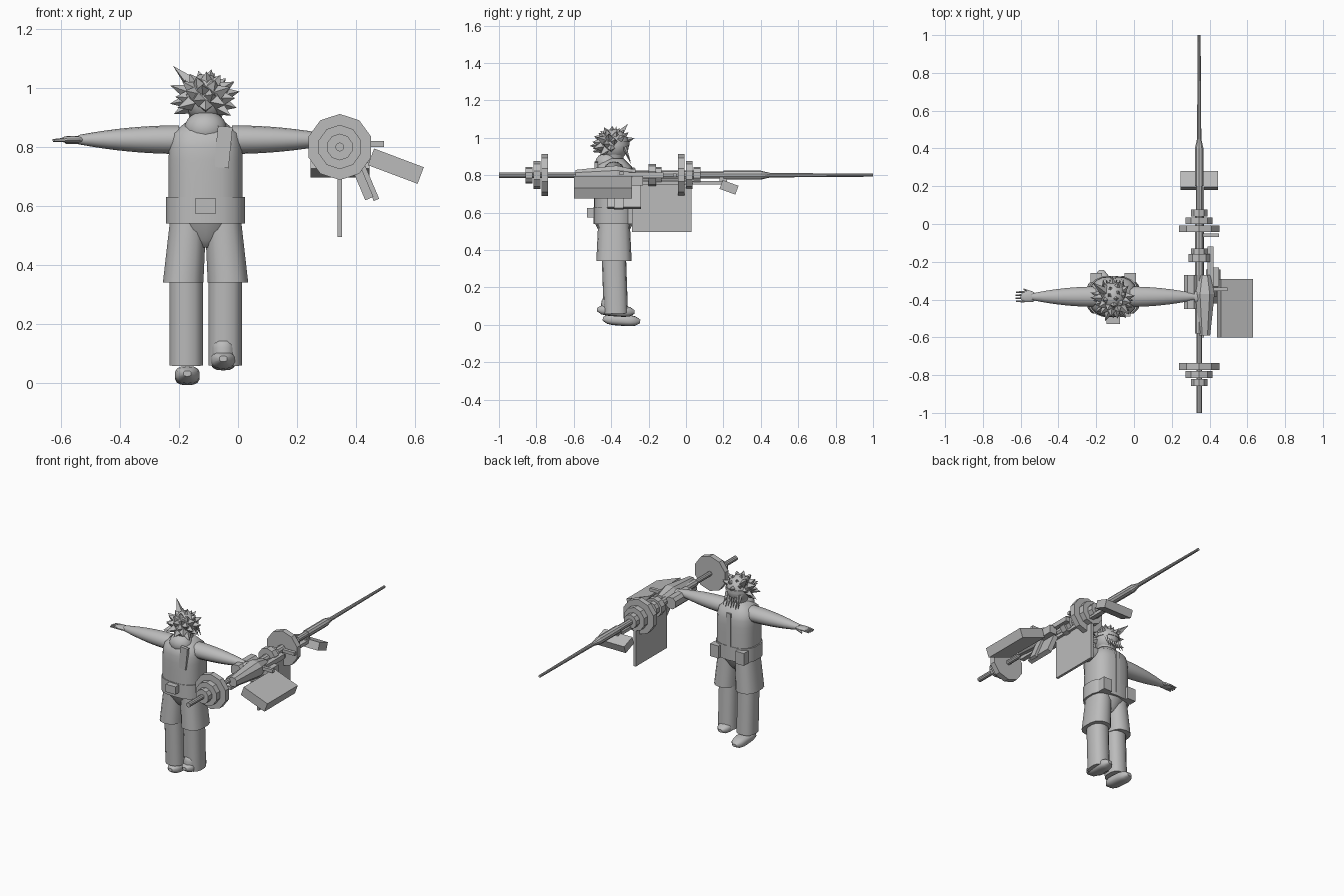
import bpy, bmesh, math, random
from mathutils import Vector, Matrix, Euler

random.seed(4)
if "Cube" in bpy.data.objects:
    bpy.data.objects.remove(bpy.data.objects["Cube"], do_unlink=True)

COLOUR = (0.5, 0.5, 0.5, 1)
grey = bpy.data.materials.new("plain_grey")
grey.use_nodes = True
grey.diffuse_color = COLOUR
grey.node_tree.nodes["Principled BSDF"].inputs["Base Color"].default_value = COLOUR


def finish(name, bm, smooth=False):
    bmesh.ops.recalc_face_normals(bm, faces=bm.faces[:])
    mesh = bpy.data.meshes.new(name)
    bm.to_mesh(mesh)
    bm.free()
    mesh.materials.append(grey)
    obj = bpy.data.objects.new(name, mesh)
    bpy.context.collection.objects.link(obj)
    if smooth:
        bpy.ops.object.select_all(action="DESELECT")
        obj.select_set(True)
        bpy.context.view_layer.objects.active = obj
        bpy.ops.object.shade_smooth_by_angle(angle=math.radians(40))


def box(name, centre, size, tilt_x=0, tilt_y=0):
    bm = bmesh.new()
    turn = Euler((tilt_x, tilt_y, 0)).to_matrix().to_4x4()
    place = Matrix.Translation(centre) @ turn @ Matrix.Diagonal((*size, 1))
    bmesh.ops.create_cube(bm, size=1, matrix=place)
    finish(name, bm)


def constant(radius):
    return lambda t: radius


def taper(first, last, power=1):
    return lambda t: first + (last - first) * t ** power


def rounded(radius, power=2):
    """Full in the middle, closing towards both ends."""
    return lambda t: radius * max(0.1, 1 - abs(2 * t - 1) ** power) ** 0.5


def tube(name, start, end, width, depth=1, square=1, sides=14, smooth=True):
    """Sweep an ellipse or soft square from start to end; width is a rule of 0 to 1."""
    start, end = Vector(start), Vector(end)
    along = (end - start).normalized()
    across = Vector((0, 1, 0)) if abs(along.x) > 0.7 else Vector((1, 0, 0))
    up = along.cross(across).normalized()
    bm = bmesh.new()
    loops = []
    steps = 8 if smooth else 1

    def soften(value):
        return math.copysign(abs(value) ** square, value)

    for step in range(steps + 1):
        t = step / steps
        centre, radius = start.lerp(end, t), width(t)
        loop = []
        for side in range(sides):
            angle = math.tau * (side + 0.5) / sides
            u, v = soften(math.cos(angle)), soften(math.sin(angle)) * depth
            loop.append(bm.verts.new(centre + radius * (u * across + v * up)))
        loops.append(loop)
    for lower, upper in zip(loops, loops[1:]):
        for side in range(sides):
            bm.faces.new((lower[side - 1], lower[side], upper[side], upper[side - 1]))
    bm.faces.new(loops[0])
    bm.faces.new(loops[-1])
    finish(name, bm, smooth)


def spikes(name, items):
    """Four-sided points given as base, tip and radius."""
    bm = bmesh.new()
    for base, tip, radius in items:
        axis = tip - base
        turn = axis.to_track_quat("Z", "Y").to_matrix().to_4x4()
        bmesh.ops.create_cone(bm, cap_ends=True, segments=4, radius1=radius, radius2=0,
                              depth=axis.length, matrix=Matrix.Translation((base + tip) / 2) @ turn)
    finish(name, bm)


def body(z, x=0, y=0):
    """A point measured from the upright axis of the figure."""
    return Vector((x - 0.11, y - 0.385, z))


# Vest, belt and hips
tube("vest", body(0.54), body(0.89), taper(0.127, 0.06, 12), depth=0.85, square=0.75, sides=18)
tube("belt", body(0.54), body(0.63), constant(0.135), depth=0.82, square=0.75, sides=18)
tube("hips", body(0.46), body(0.55), taper(0.05, 0.11, 0.7), depth=0.95)
for s in (-1, 1):
    box("belt_pouch", body(0.58, s * 0.09, 0.1), (0.06, 0.05, 0.08))
box("back_buckle", body(0.6, 0, -0.12), (0.07, 0.05, 0.05))
box("back_strap", body(0.8, 0.06, -0.095), (0.05, 0.02, 0.14), tilt_y=0.1)
box("front_placket", body(0.7, 0, 0.105), (0.03, 0.01, 0.28))
tube("hood", body(0.8, 0, -0.05), body(0.92, 0, -0.02), rounded(0.073), depth=0.9)

# Legs, shoes, arms and hands
for side, s in (("right", -1), ("left", 1)):
    tube(side + "_shorts", body(0.34, s * 0.076), body(0.54, s * 0.06), taper(0.07, 0.063),
         depth=1.35, square=0.8)
    tube(side + "_trouser", body(0.06, s * 0.066, 0.01), body(0.35, s * 0.066), constant(0.058),
         depth=1.12, square=0.8)
    tube(side + "_arm", body(0.825, s * 0.09), body(0.825, s * 0.43), taper(0.055, 0.018, 2), depth=0.88)
    tube(side + "_palm", body(0.825, s * 0.41), body(0.825, s * 0.49), rounded(0.03, 4), depth=0.4)
    for i in range(4):
        y = (i - 1.5) * 0.016
        reach = 0.52 - abs(y) / 4
        tube(side + "_finger", body(0.825, s * 0.47, y), body(0.822, s * reach, y), taper(0.007, 0.005), sides=6)
    tube(side + "_thumb", body(0.82, s * 0.43, 0.02), body(0.815, s * 0.475, 0.04), taper(0.01, 0.005), sides=6)
for name, x, y, z in (("right", -0.062, -0.06, 0), ("left", 0.06, -0.09, 0.05)):
    tube(name + "_shoe", body(z + 0.032, x, y), body(z + 0.018, x, y + 0.2), rounded(0.043, 4),
         depth=0.7, square=0.75)
tube("left_heel", body(0.06, 0.06, -0.04), body(0.15, 0.06, -0.03), rounded(0.038, 4), depth=0.9)

# Head with spiky hair and hanging strands
tube("neck", body(0.85), body(0.93), taper(0.04, 0.06))
tube("head", body(0.88), body(1.045), rounded(0.073), depth=1.1)
tube("headband", body(0.96), body(0.98), constant(0.078), depth=1.07)
skull = body(0.965, 0, -0.01)
hair = [(skull, body(1.075, -0.11, 0.075), 0.045)]
COUNT = 40
for i in range(COUNT):
    z = 1 - 1.5 * (i + 0.5) / COUNT
    ring, angle = math.sqrt(1 - z * z), i * 2.4
    way = Vector((ring * math.cos(angle), ring * math.sin(angle), z))
    if way.y < 0.4 or way.z > 0.1:
        length = random.uniform(0.105, 0.13) if z < 0.6 else 0.1
        hair.append((skull + way * 0.055, skull + way * length, 0.03))
spikes("spiky_hair", hair)
spikes("face_strands", [(body(0.95, i * 0.016, 0.055), body(0.86 + 0.01 * (i % 2), i * 0.018, 0.09), 0.012)
                        for i in range(-3, 4)])


def gun(y, x=0, z=0):
    """A point measured from the bore of the long gun."""
    return Vector((x + 0.345, y, z + 0.8))


def turned(name, first, last, width):
    tube(name, gun(first), gun(last), width, sides=10, smooth=False)


# Barrel, and stepped discs mirrored about the middle of the gun
turned("rear_rod", -1, -0.55, constant(0.015))
turned("breech", -0.58, 0.07, constant(0.024))
turned("barrel", 0.07, 0.2, constant(0.019))
turned("barrel_sleeve", 0.2, 0.4, constant(0.024))
turned("barrel_taper", 0.4, 0.45, taper(0.024, 0.012))
turned("muzzle", 0.45, 1, taper(0.012, 0.008))
for i, radius in enumerate((0.112, 0.075, 0.045)):
    for name, s in (("rear", -1), ("front", 1)):
        middle = s * (0.365 + 0.042 * i) - 0.39
        turned(name + "_disc", middle - 0.018, middle + 0.018, constant(radius))
turned("middle_disc", -0.2, -0.16, constant(0.06))
turned("middle_collar", -0.16, -0.13, constant(0.045))

# Receiver, covers and rails
for name, x, back, front, width in (("receiver_tail", 0.03, -0.59, -0.37, taper(0.03, 0.055)),
                                    ("receiver_nose", 0.03, -0.37, -0.27, taper(0.055, 0.03)),
                                    ("side_cover", -0.045, -0.45, -0.27, constant(0.038))):
    tube(name, gun(back, x), gun(front, x), width, square=0.8, sides=8, smooth=False)
box("side_rail", gun(-0.23, 0.06), (0.03, 0.22, 0.03))
box("side_block", gun(-0.28, 0.08, -0.03), (0.05, 0.1, 0.05))
box("under_rail", gun(-0.2, 0.01, -0.04), (0.03, 0.8, 0.02))
box("side_lever", gun(-0.06, 0.06), (0.09, 0.02, 0.02))
box("cocking_handle", gun(-0.345, 0.1, 0.01), (0.1, 0.02, 0.02))

# Grip, hanging plate, slab and front rest
box("slanted_grip", gun(-0.33, 0.075, -0.115), (0.03, 0.18, 0.13), tilt_y=-0.4)
box("grip_bar", gun(-0.36, 0.095, -0.11), (0.02, 0.05, 0.15), tilt_y=-0.4)
box("hanging_plate", gun(-0.13, 0, -0.165), (0.016, 0.32, 0.28))
box("ammo_slab", gun(-0.445, 0.19, -0.065), (0.18, 0.31, 0.06), tilt_y=0.36)
box("front_rest", gun(0.23, 0, -0.065), (0.2, 0.09, 0.05), tilt_x=-0.35)
box("rest_post", gun(0.2, 0, -0.03), (0.03, 0.04, 0.04))
